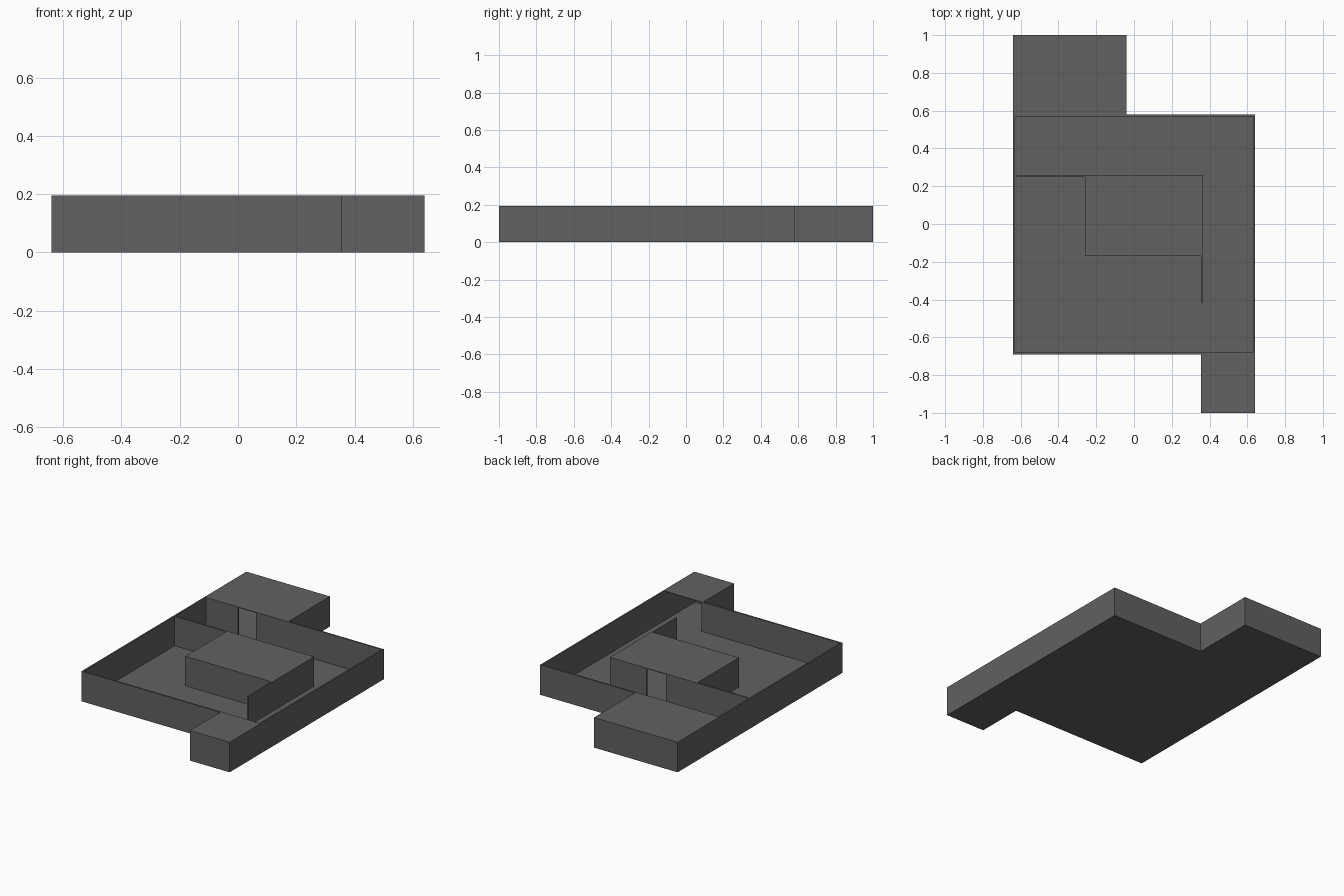
import bpy

if "Cube" in bpy.data.objects:
    bpy.data.objects.remove(bpy.data.objects["Cube"])

H = 0.195      # overall height
T = 0.01       # wall thickness
S = 0.004      # floor and roof slab thickness

grey = bpy.data.materials.new("dark_grey")
grey.diffuse_color = (0.12, 0.12, 0.12, 1)
grey.use_nodes = True
grey.node_tree.nodes["Principled BSDF"].inputs["Base Color"].default_value = grey.diffuse_color


def box(name, x0, x1, y0, y1, z0=0.0, z1=H):
    """Axis-aligned box from its limits."""
    bpy.ops.mesh.primitive_cube_add(size=1, location=((x0 + x1) / 2, (y0 + y1) / 2, (z0 + z1) / 2))
    ob = bpy.context.object
    ob.name = name
    ob.scale = (x1 - x0, y1 - y0, z1 - z0)
    bpy.ops.object.transform_apply(location=False, rotation=False, scale=True)
    ob.data.materials.append(grey)
    return ob


def wall_x(name, x0, x1, y):
    """Wall running along x, its front face at y."""
    box(name, x0, x1, y, y + T, S, H - S)
    box(name + "_cap", x0, x1, y, y + T, H - S, H)


def wall_y(name, y0, y1, x):
    """Wall running along y, its left face at x."""
    box(name, x, x + T, y0, y1, S, H)


# Plan limits
L, R = -0.64, 0.64
FRONT, BACK = -0.69, 0.58
BACK_ROOM_R = -0.04
FRONT_ROOM_L = 0.355

# Floors
box("main_floor", L, R, FRONT, BACK, 0, S)
box("back_room_floor", L, BACK_ROOM_R, BACK, 1, 0, S)
box("front_room_floor", FRONT_ROOM_L, R, -1, FRONT, 0, S)

# Outer walls
wall_y("left_wall", FRONT, 1, L)
wall_y("right_wall", -1, BACK, R - T)
wall_x("front_wall", L + T, FRONT_ROOM_L + T, FRONT)
wall_x("back_wall_left", L + T, -0.40, BACK - T)
wall_x("back_wall_right", -0.27, R - T, BACK - T)

# Roofed back room, reached through the doorway in the back wall
wall_y("back_room_side", BACK, 1, BACK_ROOM_R - T)
wall_x("back_room_end", L + T, BACK_ROOM_R - T, 1 - T)
box("back_room_roof", L, BACK_ROOM_R, BACK - T, 1, H - S, H)

# Roofed front room, fully open to the main room
wall_y("front_room_side", -1, FRONT, FRONT_ROOM_L)
wall_x("front_room_end", FRONT_ROOM_L + T, R - T, -1)
box("front_room_roof", FRONT_ROOM_L, R, -1, FRONT + T, H - S, H)

# Roofed inner room with a doorway in its back wall
IL, IR, IF, IB = -0.26, 0.365, -0.17, 0.26
wall_y("inner_left", IF, IB, IL)
wall_y("inner_right", IF, IB, IR - T)
wall_x("inner_front", IL + T, IR - T, IF)
wall_x("inner_back_left", IL + T, -0.04, IB - T)
wall_x("inner_back_right", 0.10, IR - T, IB - T)
box("inner_roof", IL, IR, IF, IB, H - S, H)

# Partitions joining the inner room
wall_x("left_partition", L + T, IL, IB - T)
wall_y("front_partition", -0.415, IF, IR - T)
